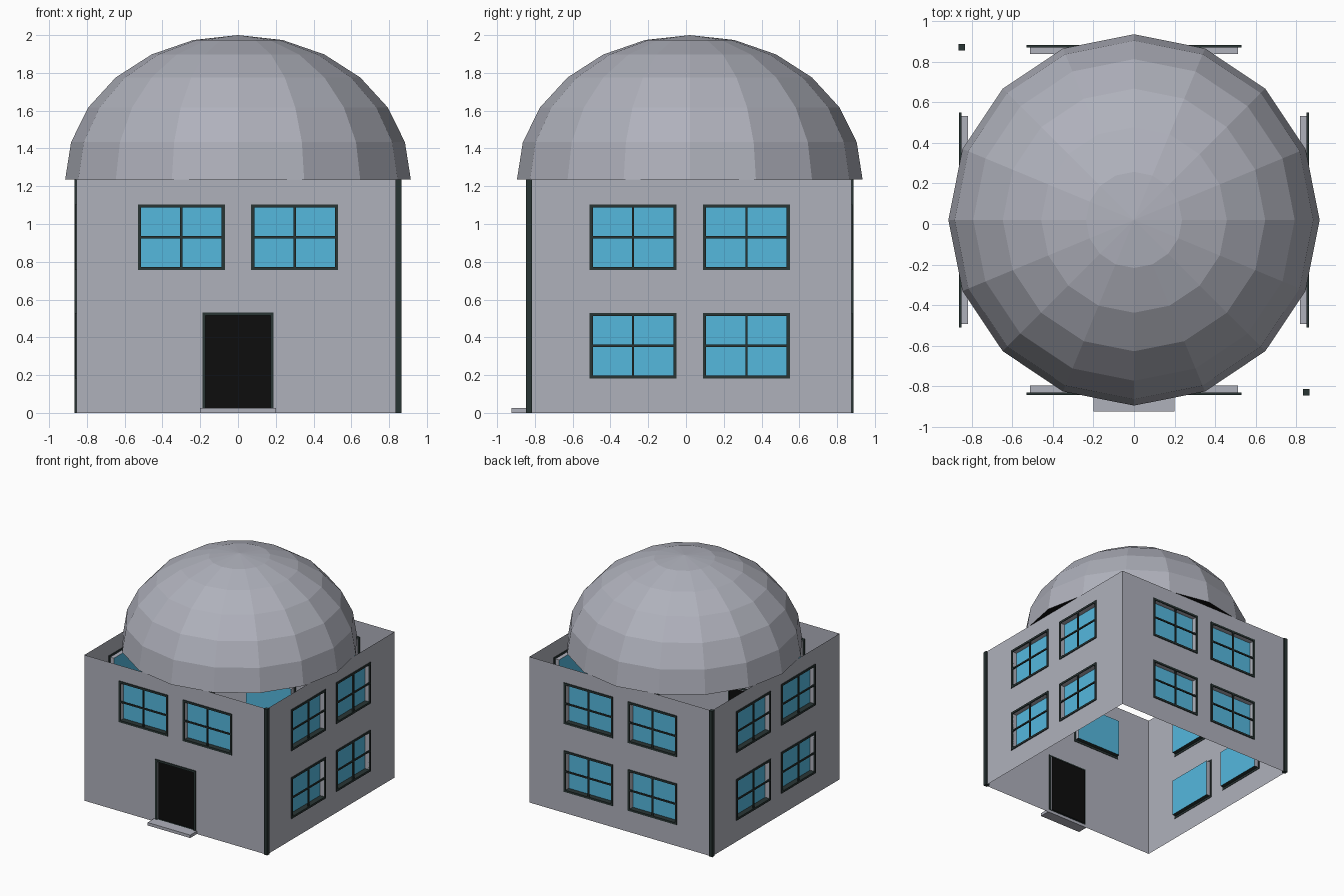
import bpy
import bmesh
from math import pi
from mathutils import Matrix, Vector

if "Cube" in bpy.data.objects:
    bpy.data.objects.remove(bpy.data.objects["Cube"], do_unlink=True)


def material(name, rgb):
    m = bpy.data.materials.new(name)
    m.use_nodes = True
    m.diffuse_color = (*rgb, 1)
    m.node_tree.nodes["Principled BSDF"].inputs["Base Color"].default_value = (*rgb, 1)
    return m


STONE = material("grey stone", (0.43, 0.44, 0.50))
GLASS = material("blue glass", (0.09, 0.48, 0.73))
TRIM = material("dark trim", (0.022, 0.035, 0.034))
BLACK = material("black", (0.004, 0.004, 0.004))

HALF = 0.855      # half the width of the square building
EAVES = 1.235     # wall height
CENTRE = Matrix.Translation((0, 0.02, 0))
WIN_W, WIN_H = 0.213, 0.157
UPPER, LOWER = 0.93, 0.355


def finish(name, bm, mats, matrix=CENTRE):
    mesh = bpy.data.meshes.new(name)
    bm.transform(matrix)
    bm.to_mesh(mesh)
    bm.free()
    for m in mats:
        mesh.materials.append(m)
    obj = bpy.data.objects.new(name, mesh)
    bpy.context.collection.objects.link(obj)
    return obj


def add_box(bm, x0, x1, y0, y1, z0, z1):
    size = Matrix.Diagonal((x1 - x0, y1 - y0, z1 - z0, 1))
    mid = Vector((x0 + x1, y0 + y1, z0 + z1)) / 2
    bmesh.ops.create_cube(bm, size=1, matrix=Matrix.Translation(mid) @ size)


def add_quad(bm, points, index=0):
    bm.faces.new([bm.verts.new(p) for p in points]).material_index = index


def window(x, z):
    return (x - WIN_W, x + WIN_W, z - WIN_H, z + WIN_H)


def build_wall(name, matrix, windows, door=None):
    # Thin wall with openings, each with a reveal and a recessed panel
    openings = windows + ([door] if door else [])
    bm = bmesh.new()
    xs = sorted({-HALF, HALF} | {v for o in openings for v in o[:2]})
    zs = sorted({0, EAVES} | {v for o in openings for v in o[2:]})
    for x0, x1 in zip(xs, xs[1:]):
        for z0, z1 in zip(zs, zs[1:]):
            cx, cz = (x0 + x1) / 2, (z0 + z1) / 2
            if not any(o[0] < cx < o[1] and o[2] < cz < o[3] for o in openings):
                add_quad(bm, [(x0, -HALF, z0), (x1, -HALF, z0),
                              (x1, -HALF, z1), (x0, -HALF, z1)])
    for o in openings:
        depth = 0.015 if o == door else 0.038
        x0, x1, z0, z1 = o
        ring = [(x0, z0), (x1, z0), (x1, z1), (x0, z1)]
        outer = [Vector((x, -HALF, z)) for x, z in ring]
        inner = [p + Vector((0, depth, 0)) for p in outer]
        for i in range(4):
            j = (i + 1) % 4
            add_quad(bm, [outer[i], outer[j], inner[j], inner[i]], 2 if i == 0 else 0)
        add_quad(bm, inner, 3 if o == door else 1)
    bmesh.ops.remove_doubles(bm, verts=bm.verts, dist=0.0001)
    finish(name + "_wall", bm, [STONE, GLASS, TRIM, BLACK], matrix)

    # Frames around the openings and crossing glazing bars
    bm = bmesh.new()
    y0, y1, t, bar = -HALF - 0.007, -HALF + 0.004, 0.017, 0.006
    for o in openings:
        x0, x1, z0, z1 = o
        add_box(bm, x0 - t, x0, y0, y1, z0, z1)
        add_box(bm, x1, x1 + t, y0, y1, z0, z1)
        add_box(bm, x0 - t, x1 + t, y0, y1, z1, z1 + t)
        if o != door:
            add_box(bm, x0 - t, x1 + t, y0, y1, z0 - t, z0)
            cx, cz = (x0 + x1) / 2, (z0 + z1) / 2
            add_box(bm, cx - bar, cx + bar, y0, y1, z0, z1)
            add_box(bm, x0, x1, y0, y1, cz - bar, cz + bar)
    finish(name + "_frames", bm, [TRIM], matrix)


# Four walls, the front one with a door in place of lower windows
for k, name in enumerate(["front", "left", "back", "right"]):
    levels = [UPPER] if name == "front" else [UPPER, LOWER]
    wins = [window(x, z) for x in (-0.3, 0.3) for z in levels]
    door = (-0.172, 0.172, 0.025, 0.515) if name == "front" else None
    build_wall(name, CENTRE @ Matrix.Rotation(k * pi / 2, 4, "Z"), wins, door)

# Doorstep
bm = bmesh.new()
add_box(bm, -0.2, 0.2, -0.945, -HALF, 0, 0.025)
finish("doorstep", bm, [STONE])

# Corner posts on two opposite corners
for name, s in (("front_corner_post", 1), ("back_corner_post", -1)):
    bm = bmesh.new()
    c, r = 0.85 * s, 0.016
    add_box(bm, c - r, c + r, -c - r, -c + r, 0, EAVES)
    finish(name, bm, [TRIM])

# Faceted dome
bm = bmesh.new()
bmesh.ops.create_uvsphere(bm, u_segments=16, v_segments=12, radius=1)
bmesh.ops.delete(bm, geom=[v for v in bm.verts if v.co.z < -0.01], context="VERTS")
dome_place = CENTRE @ Matrix.Translation((0, 0, EAVES))
finish("dome", bm, [STONE], dome_place @ Matrix.Diagonal((0.915, 0.915, 0.765, 1)))

# Dark underside closing the dome
bm = bmesh.new()
bmesh.ops.create_circle(bm, cap_ends=True, segments=16, radius=0.915)
bmesh.ops.reverse_faces(bm, faces=bm.faces)
finish("dome_underside", bm, [BLACK], dome_place)
